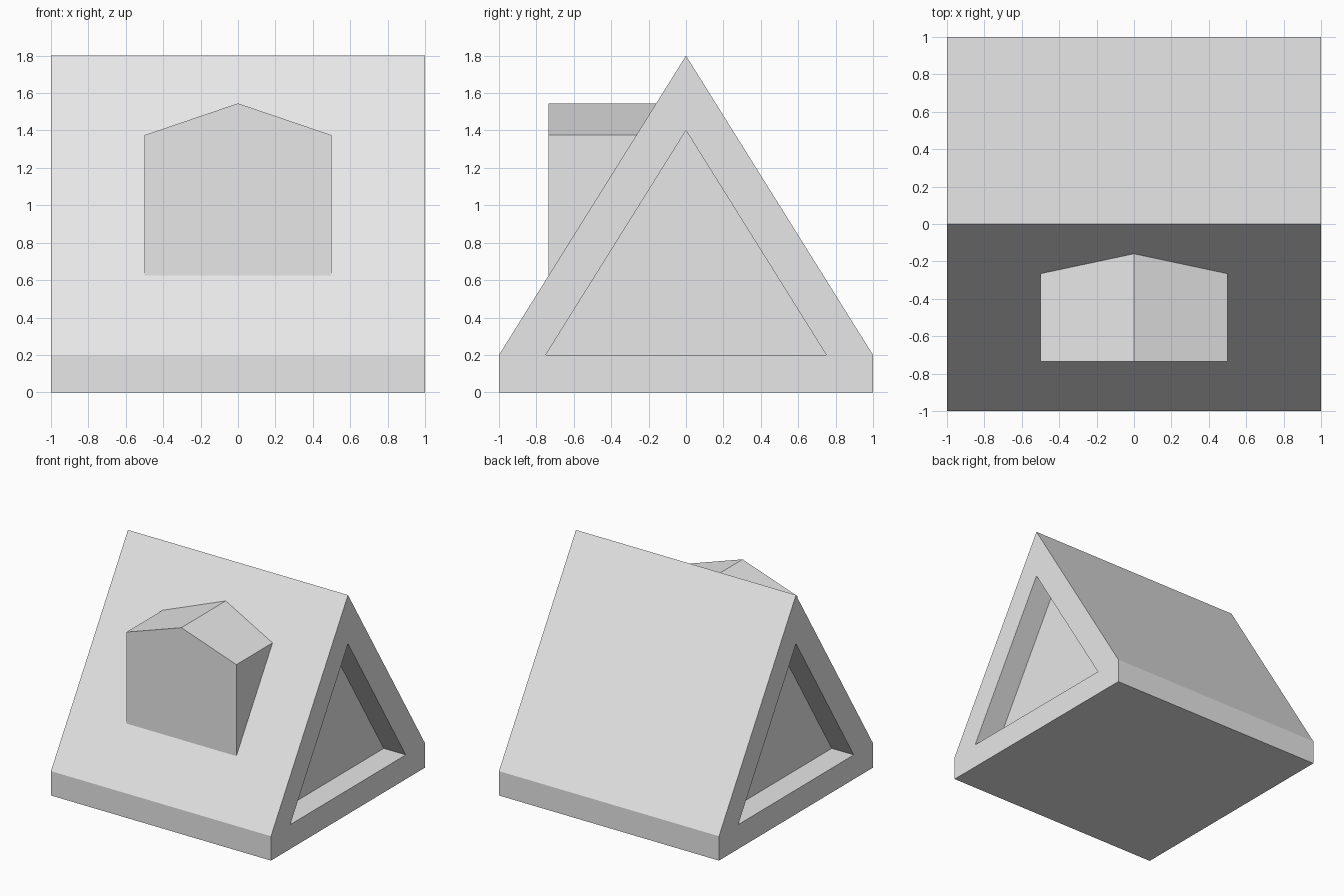
import bpy, bmesh

if "Cube" in bpy.data.objects:
    bpy.data.objects.remove(bpy.data.objects["Cube"])

grey = bpy.data.materials.new("light grey")
grey.diffuse_color = (0.8, 0.8, 0.8, 1)
grey.use_nodes = True
grey.node_tree.nodes["Principled BSDF"].inputs["Base Color"].default_value = grey.diffuse_color


def prism(name, profile, shift):
    """Extrude a closed 3D profile along the shift vector."""
    bm = bmesh.new()
    face = bm.faces.new([bm.verts.new(p) for p in profile])
    ext = bmesh.ops.extrude_face_region(bm, geom=[face], use_keep_orig=True)
    verts = [v for v in ext["geom"] if isinstance(v, bmesh.types.BMVert)]
    bmesh.ops.translate(bm, verts=verts, vec=shift)
    bmesh.ops.recalc_face_normals(bm, faces=bm.faces)
    mesh = bpy.data.meshes.new(name)
    bm.to_mesh(mesh)
    bm.free()
    mesh.materials.append(grey)
    obj = bpy.data.objects.new(name, mesh)
    bpy.context.collection.objects.link(obj)
    return obj


def combine(target, tool, operation):
    """Apply a boolean and discard the tool object."""
    mod = target.modifiers.new(operation.title(), 'BOOLEAN')
    mod.object, mod.operation, mod.solver = tool, operation, 'EXACT'
    bpy.context.view_layer.objects.active = target
    bpy.ops.object.modifier_apply(modifier=mod.name)
    bpy.data.objects.remove(tool)


# Main gabled roof body on a low plinth
gable = [(-1, 0), (1, 0), (1, 0.2), (0, 1.8), (-1, 0.2)]
roof = prism("gabled_roof", [(-1, y, z) for y, z in gable], (2, 0, 0))

# Triangular recess in each gable end
recess = [(-0.75, 0.2), (0.75, 0.2), (0, 1.4)]
for side in (-1, 1):
    cutter = prism("gable_recess", [(side * 0.8, y, z) for y, z in recess],
                   (side * 0.4, 0, 0))
    combine(roof, cutter, 'DIFFERENCE')

# Dormer: trimmed where it meets the front slope
front = [(-0.5, 0.4), (0.5, 0.4), (0.5, 1.375), (0, 1.545), (-0.5, 1.375)]
dormer = prism("dormer", [(x, -0.735, z) for x, z in front], (0, 0.735, 0))
bm = bmesh.new()
bm.from_mesh(dormer.data)
bmesh.ops.bisect_plane(bm, geom=bm.verts[:] + bm.edges[:] + bm.faces[:],
                       plane_co=(0, 0, 1.8), plane_no=(0, -1.6, 1),
                       clear_inner=True)
bm.to_mesh(dormer.data)
bm.free()
